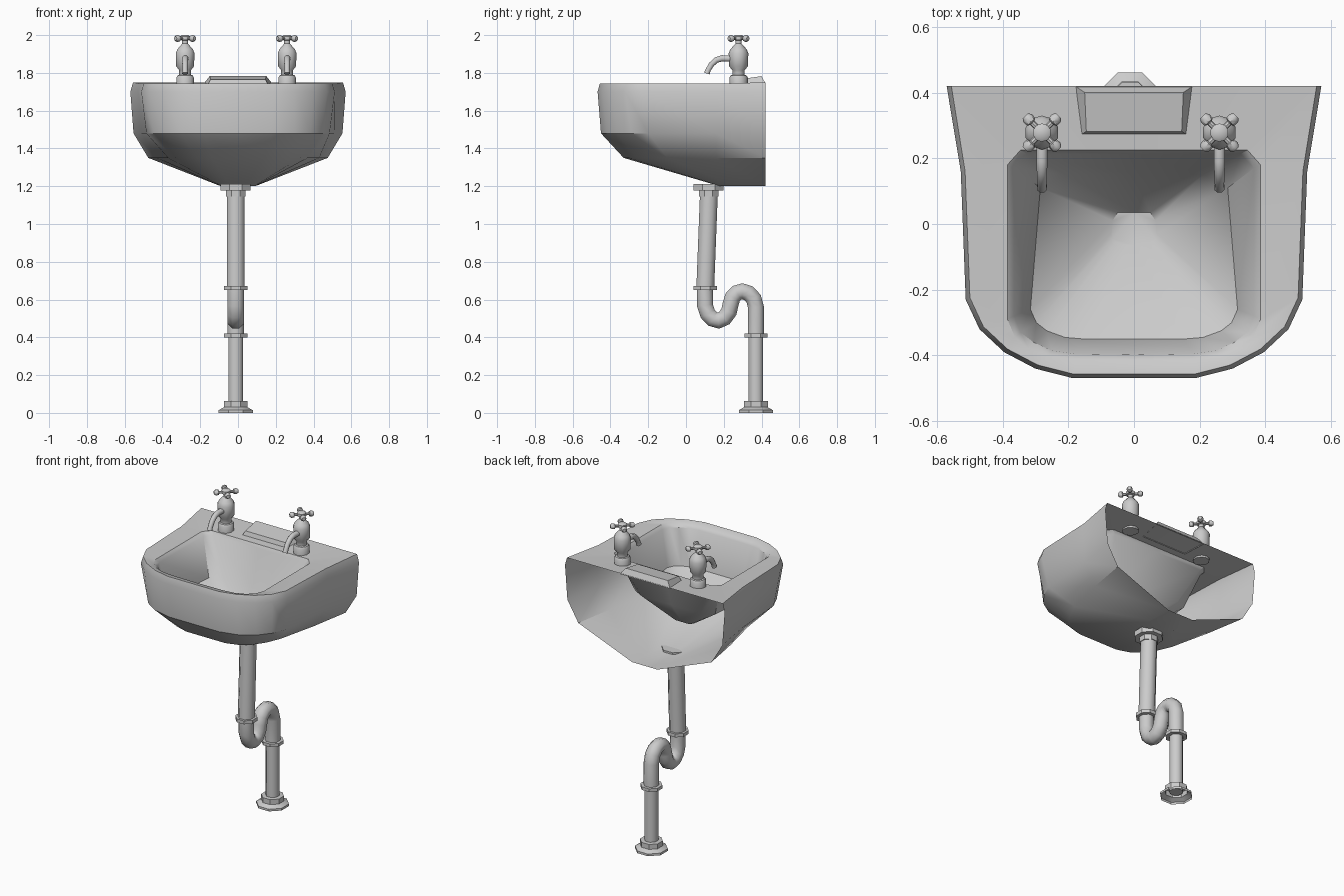
import bpy, bmesh, math
from mathutils import Vector

if "Cube" in bpy.data.objects:
    bpy.data.objects.remove(bpy.data.objects["Cube"])

CX = -0.012  # plumbing sits slightly left of centre


def finish(bm, name, angle=40, normals=True):
    if normals:
        bmesh.ops.recalc_face_normals(bm, faces=bm.faces)
    me = bpy.data.meshes.new(name)
    bm.to_mesh(me)
    bm.free()
    ob = bpy.data.objects.new(name, me)
    bpy.context.collection.objects.link(ob)
    bpy.ops.object.select_all(action='DESELECT')
    ob.select_set(True)
    bpy.context.view_layer.objects.active = ob
    bpy.ops.object.shade_smooth_by_angle(angle=math.radians(angle))
    return ob


def bridge(bm, a, b, skip=()):
    n = len(a)
    for i in range(n):
        if i not in skip:
            bm.faces.new((a[i], a[(i + 1) % n], b[(i + 1) % n], b[i]))


def lathe(name, profile, x, y, sides=8, caps=True):
    """Revolve (radius, z) points about a vertical axis."""
    bm = bmesh.new()
    rings = []
    for r, z in profile:
        rings.append([bm.verts.new((x + r * math.cos((i + .5) * math.tau / sides),
                                    y + r * math.sin((i + .5) * math.tau / sides), z))
                      for i in range(sides)])
    for a, b in zip(rings, rings[1:]):
        bridge(bm, a, b)
    if caps:
        bm.faces.new(rings[0])
        bm.faces.new(rings[-1])
    return finish(bm, name)


def tube(name, path, x, radii, sides=8):
    """Sweep a round section along a (y, z) path."""
    bm = bmesh.new()
    pts = [Vector((x, y, z)) for y, z in path]
    side = Vector((1, 0, 0))
    rings = []
    for i, p in enumerate(pts):
        t = pts[min(i + 1, len(pts) - 1)] - pts[max(i - 1, 0)]
        n = side.cross(t.normalized())
        r = radii[i] if isinstance(radii, list) else radii
        rings.append([bm.verts.new(p + r * (side * math.cos((k + .5) * math.tau / sides)
                                            + n * math.sin((k + .5) * math.tau / sides)))
                      for k in range(sides)])
    for a, b in zip(rings, rings[1:]):
        bridge(bm, a, b)
    bm.faces.new(rings[0])
    bm.faces.new(rings[-1])
    return finish(bm, name, 50)


# Basin: half outlines, from back centre round to front centre
outer = [(0, .42), (.57, .42), (.527, .16), (.512, -.23), (.47, -.32),
         (.395, -.39), (.30, -.44), (.19, -.468), (0, -.468)]
waist = [(0, .42), (.553, .42), (.51, .16), (.485, -.20), (.445, -.29),
         (.385, -.365), (.30, -.42), (.18, -.45), (0, -.45)]
belly = [(0, .42), (.475, .42), (.43, .16), (.37, -.10), (.33, -.19),
         (.28, -.26), (.22, -.305), (.14, -.33), (0, -.33)]
base = [(0, .42), (.09, .42), (.09, .32), (.09, .26), (.085, .23),
        (.075, .205), (.06, .19), (.04, .18), (0, .18)]
lip = [(0, .225), (.345, .225), (.385, .18), (.385, -.29), (.362, -.345),
       (.32, -.38), (.26, -.405), (.18, -.415), (0, -.418)]
rim = [(0, .213), (.325, .213), (.365, .17), (.365, -.28), (.345, -.33),
       (.305, -.36), (.25, -.385), (.18, -.395), (0, -.398)]
wall = [(0, .15), (.21, .15), (.285, .11), (.315, -.26), (.297, -.30),
        (.265, -.325), (.21, -.345), (.15, -.35), (0, -.35)]
floor = [(0, .035), (.05, .035), (.065, .01), (.07, -.03), (.065, -.045),
         (.055, -.055), (.04, -.06), (.02, -.065), (0, -.065)]
crest = [(x * .975, y if y > 0 else y * .975) for x, y in outer]

bm = bmesh.new()
rings = []
for half, z in ((base, 1.2), (belly, 1.35), (waist, 1.48), (outer, 1.70), (crest, 1.743),
                (lip, 1.735), (rim, 1.715), (wall, 1.49), (floor, 1.335)):
    full = half + [(-x, y) for x, y in half[-2:0:-1]]
    rings.append([bm.verts.new((x, y, z + (.007 if half is crest and y > .3 else 0)))
                  for x, y in full])
n = len(rings[0])
for k in range(len(rings) - 1):
    bridge(bm, rings[k], rings[k + 1], (0, n - 1) if k < 4 else ())  # back stays open
bm.faces.new(rings[0])
bm.faces.new(rings[-1])
bmesh.ops.delete(bm, geom=[v for v in bm.verts if not v.link_faces], context='VERTS')
finish(bm, "basin", 35)

# Raised ledge at the back of the deck
bm = bmesh.new()
low = [bm.verts.new(p) for p in ((-.16, .272, 1.735), (.16, .272, 1.735), (.18, .42, 1.745), (-.18, .42, 1.745))]
top = [bm.verts.new(p) for p in ((-.145, .282, 1.765), (.145, .282, 1.765), (.15, .40, 1.783), (-.15, .40, 1.783))]
bridge(bm, low, top)
bm.faces.new(top)
finish(bm, "back_ledge", 30)

# Taps
for label, x in (("left", CX - .268), ("right", CX + .272)):
    y = .278
    lathe(label + "_tap_body", [(.049, 1.73), (.049, 1.775), (.042, 1.787), (.033, 1.79),
                                (.033, 1.815), (.05, 1.835), (.052, 1.905), (.043, 1.925),
                                (.025, 1.945), (.016, 1.955), (.016, 1.972), (.028, 1.975),
                                (.028, 1.993), (.018, 2.0)], x, y, 10)
    tube(label + "_tap_spout", [(.25, 1.875), (.19, 1.877), (.16, 1.868), (.135, 1.845),
                                (.117, 1.815), (.110, 1.797)], x,
         [.018, .018, .017, .016, .015, .017])
    # cross handle: four arms with a knob on each end
    bm = bmesh.new()
    for k in range(4):
        d = Vector((math.cos(math.pi / 4 + k * math.pi / 2), math.sin(math.pi / 4 + k * math.pi / 2), 0))
        u = Vector((-d.y, d.x, 0))
        prev = None
        for dist, r in ((.01, .009), (.042, .009), (.046, .017), (.062, .018), (.072, .011)):
            c = Vector((x, y, 1.982)) + d * dist
            ring = [bm.verts.new(c + r * (u * math.cos(a * math.pi / 4) + Vector((0, 0, math.sin(a * math.pi / 4)))))
                    for a in range(8)]
            if prev:
                bridge(bm, prev, ring)
            else:
                bm.faces.new(ring)
            prev = ring
        bm.faces.new(prev)
    finish(bm, label + "_tap_handle")

# Waste pipe with S-bend
lathe("waste_nut", [(.086, 1.178), (.086, 1.212)], CX, .12)
lathe("waste_collar", [(.056, 1.145), (.056, 1.18)], CX, .12)
tube("down_pipe", [(.122, 1.18), (.102, .66)], CX, .051)
tube("trap_bend", [(.100, .66), (.100, .57), (.115, .525), (.142, .497), (.172, .488), (.203, .502),
                   (.227, .535), (.236, .575), (.247, .612), (.270, .636), (.298, .644),
                   (.330, .634), (.358, .605), (.370, .56), (.370, .41)], CX, .046)
tube("floor_pipe", [(.370, .41), (.370, .03)], CX, .042)
lathe("trap_ring_upper", [(.066, .65), (.066, .672)], CX, .102)
lathe("trap_ring_lower", [(.066, .40), (.066, .42)], CX, .37)
# Floor flange, hollow underneath
lathe("floor_flange", [(.098, 0), (.098, .014), (.068, .03), (.068, .062), (.04, .064)], CX, .37, 8, False)
